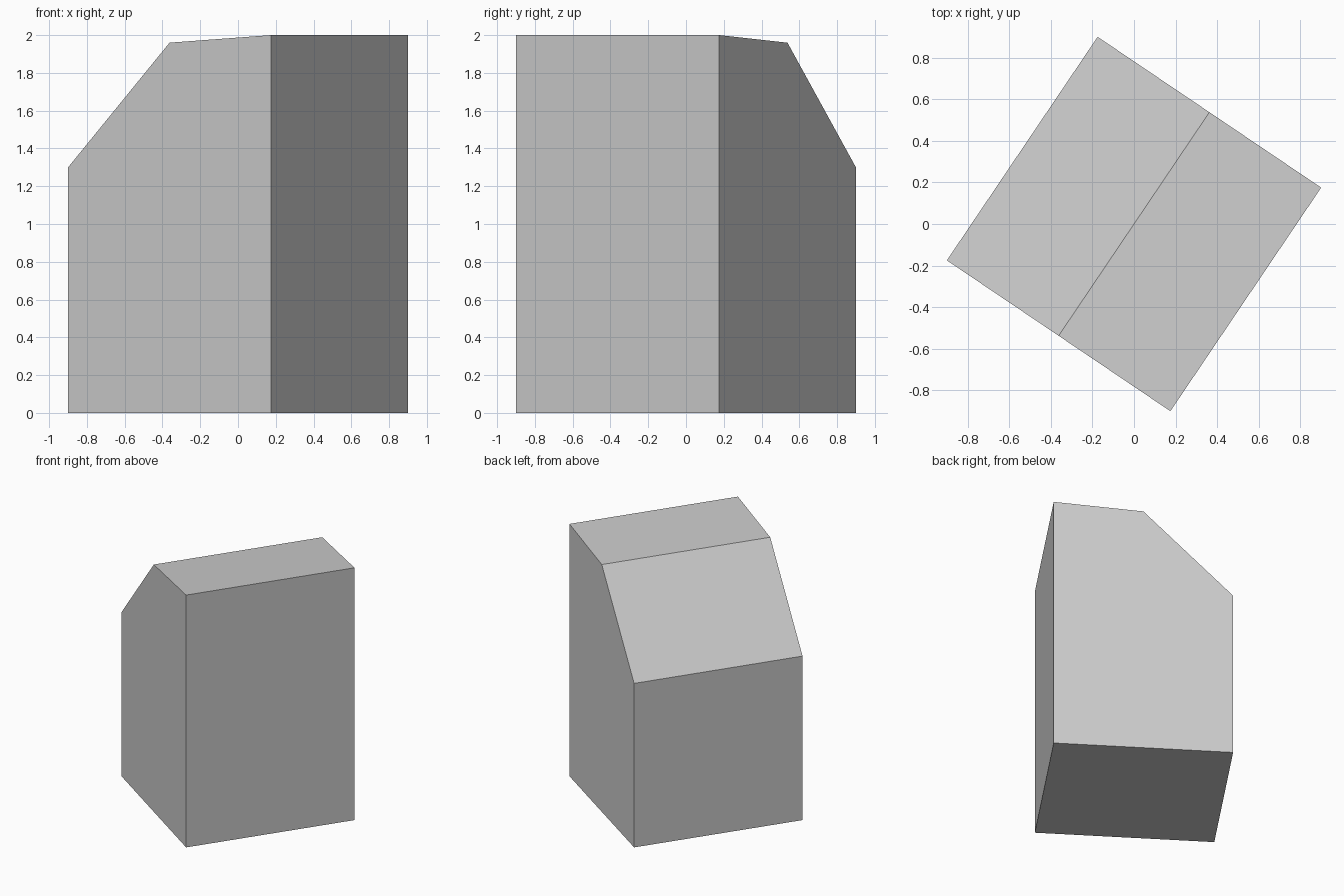
import bpy
import bmesh
from math import radians
from mathutils import Matrix

cube = bpy.data.objects.get("Cube")
if cube:
    bpy.data.objects.remove(cube, do_unlink=True)

# Plain grey material
grey = bpy.data.materials.new("plain_grey")
colour = (0.6, 0.6, 0.6, 1.0)
grey.diffuse_color = colour
grey.use_nodes = True
grey.node_tree.nodes["Principled BSDF"].inputs["Base Color"].default_value = colour

# Gable profile: tall wall, shallow roof, steep roof, short wall
HALF = 0.648
profile = [(-HALF, 0), (HALF, 0), (HALF, 2.0), (0, 1.96), (-HALF, 1.3)]

# Extrude the profile to a square footprint and turn it on the ground
bm = bmesh.new()
face = bm.faces.new([bm.verts.new((u, -HALF, z)) for u, z in profile])
result = bmesh.ops.extrude_face_region(bm, geom=[face])
moved = [v for v in result["geom"] if isinstance(v, bmesh.types.BMVert)]
bmesh.ops.translate(bm, verts=moved, vec=(0, 2 * HALF, 0))
bmesh.ops.rotate(bm, verts=bm.verts, cent=(0, 0, 0),
                 matrix=Matrix.Rotation(radians(-34), 3, "Z"))
bmesh.ops.recalc_face_normals(bm, faces=bm.faces)

mesh = bpy.data.meshes.new("building_block")
bm.to_mesh(mesh)
bm.free()
mesh.materials.append(grey)
block = bpy.data.objects.new("building_block", mesh)
bpy.context.collection.objects.link(block)
